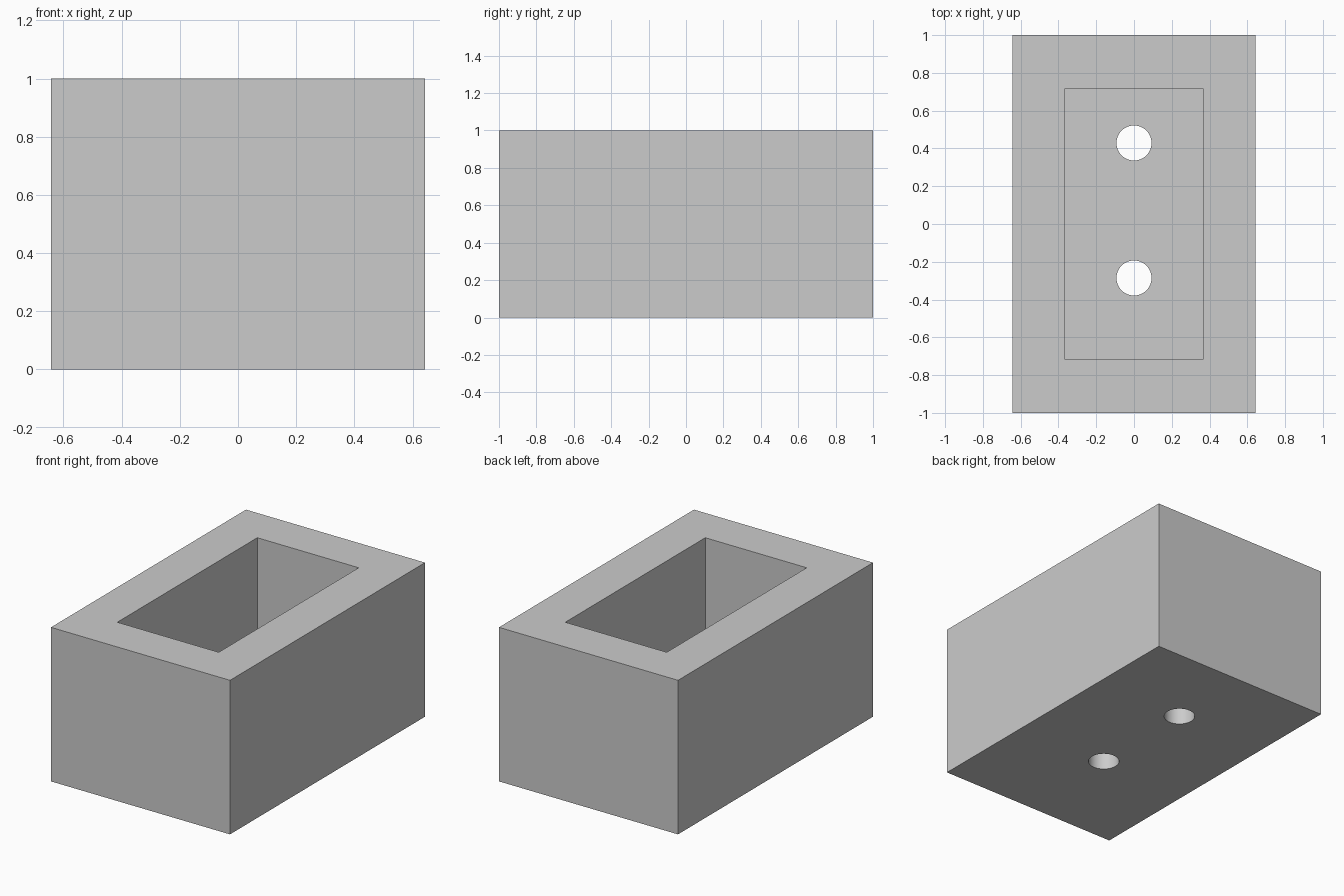
import bpy
import math

cube = bpy.data.objects.get("Cube")
if cube:
    bpy.data.objects.remove(cube, do_unlink=True)

UNIT = 1 / 14            # the block is 18 x 28 x 14 units
FLOOR = 4 * UNIT         # thickness of the tray floor

grey = bpy.data.materials.new("light grey")
grey.use_nodes = True
colour = (0.6, 0.6, 0.6, 1)
grey.diffuse_color = colour
grey.node_tree.nodes["Principled BSDF"].inputs["Base Color"].default_value = colour


def box(name, size, z_bottom):
    """Box centred in x and y, resting on z_bottom."""
    bpy.ops.mesh.primitive_cube_add(size=1, location=(0, 0, z_bottom + size[2] / 2))
    obj = bpy.context.object
    obj.name = name
    obj.scale = size
    bpy.ops.object.transform_apply(location=True, rotation=False, scale=True)
    obj.data.materials.append(grey)
    return obj


def cut(target, cutter):
    """Subtract cutter from target, then discard the cutter."""
    cutter.hide_render = True
    bpy.context.view_layer.objects.active = target
    mod = target.modifiers.new("cut", "BOOLEAN")
    mod.operation = "DIFFERENCE"
    mod.solver = "EXACT"
    mod.object = cutter
    bpy.ops.object.modifier_apply(modifier=mod.name)
    bpy.data.objects.remove(cutter, do_unlink=True)


# Solid outer block
block = box("block", (18 * UNIT, 28 * UNIT, 14 * UNIT), 0)

# Rectangular pocket, open at the top
cut(block, box("pocket_cutter", (10.2 * UNIT, 20.1 * UNIT, 14 * UNIT), FLOOR))

# Two round holes through the floor
for y in (6 * UNIT, -4 * UNIT):
    bpy.ops.mesh.primitive_cylinder_add(vertices=48, radius=1.3 * UNIT,
                                        depth=FLOOR * 2, location=(0, y, FLOOR / 2))
    hole = bpy.context.object
    hole.name = "hole_cutter"
    hole.data.materials.append(grey)
    cut(block, hole)

# Smooth hole walls, sharp corners
bpy.ops.object.select_all(action="DESELECT")
block.select_set(True)
bpy.context.view_layer.objects.active = block
bpy.ops.object.shade_smooth_by_angle(angle=math.radians(30))
